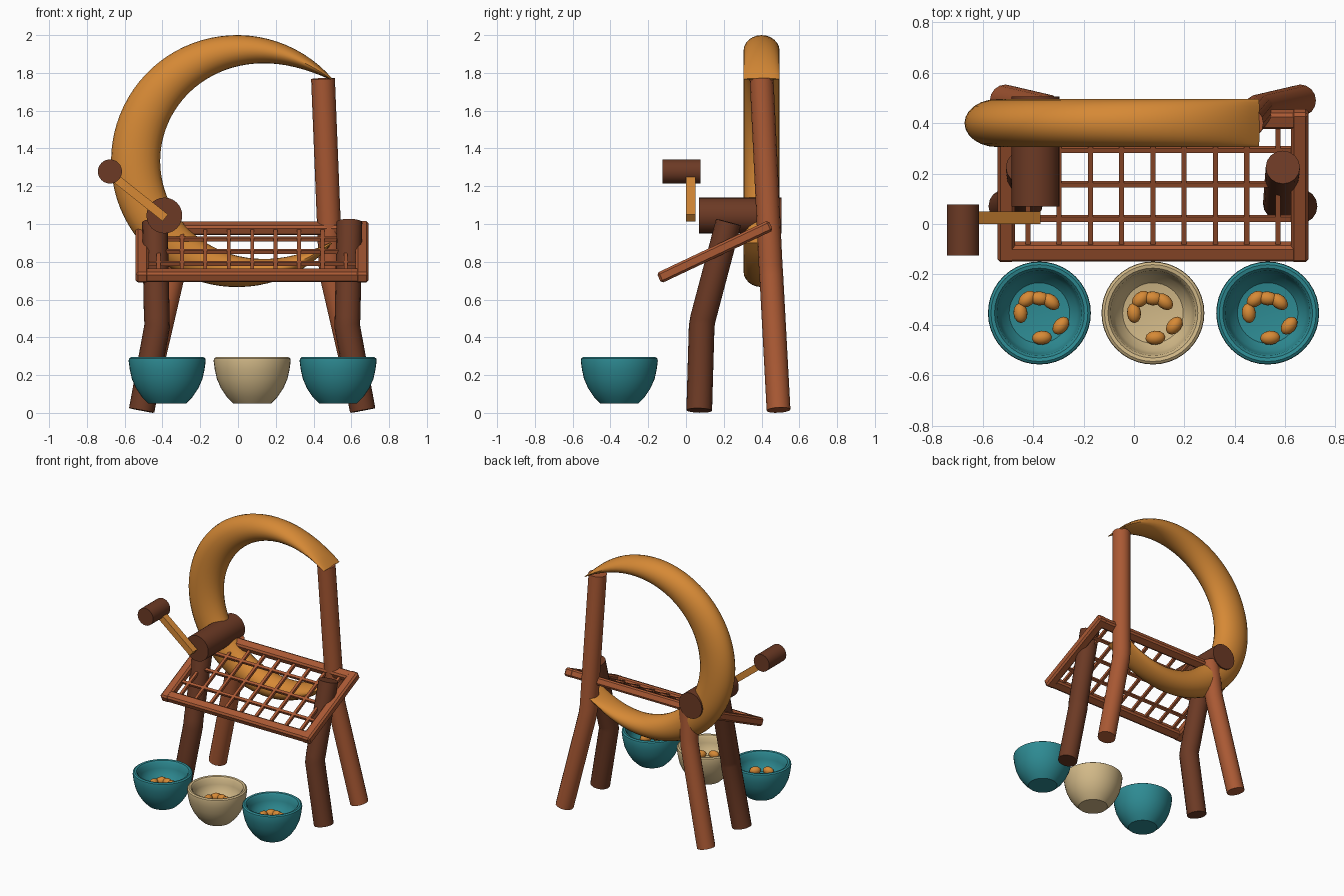
import bpy, bmesh, math
from mathutils import Vector, Matrix, Euler

if "Cube" in bpy.data.objects:
    bpy.data.objects.remove(bpy.data.objects["Cube"])


def material(name, rgb):
    m = bpy.data.materials.new(name)
    m.diffuse_color = (*rgb, 1)
    m.use_nodes = True
    m.node_tree.nodes["Principled BSDF"].inputs["Base Color"].default_value = m.diffuse_color
    return m


SIENNA = material("sienna wood", (0.40, 0.10, 0.034))
DARK = material("dark brown wood", (0.15, 0.042, 0.018))
ORANGE = material("amber orange", (0.67, 0.25, 0.036))
TEAL = material("teal", (0.027, 0.258, 0.292))
TAN = material("tan", (0.645, 0.485, 0.246))
MID = 0.075      # symmetry plane of the stand


def finish(name, bm, mat):
    bmesh.ops.recalc_face_normals(bm, faces=bm.faces)
    me = bpy.data.meshes.new(name)
    bm.to_mesh(me)
    bm.free()
    me.materials.append(mat)
    ob = bpy.data.objects.new(name, me)
    bpy.context.collection.objects.link(ob)
    return ob


def loft(name, rings, mat):
    """Skin a list of equal point rings and cap both ends."""
    bm = bmesh.new()
    vr = [[bm.verts.new(p) for p in r] for r in rings]
    n = len(vr[0])
    for a, b in zip(vr, vr[1:]):
        for i in range(n):
            j = (i + 1) % n
            bm.faces.new((a[i], a[j], b[j], b[i]))
    bm.faces.new(vr[0])
    bm.faces.new(vr[-1])
    return finish(name, bm, mat)


def tube(name, pts, r, mat, n=16):
    pts = [Vector(p) for p in pts]
    rings = []
    for i, p in enumerate(pts):
        t = (pts[min(i + 1, len(pts) - 1)] - pts[max(i - 1, 0)]).normalized()
        u = t.orthogonal() if abs(t.z) < 0.5 else t.cross(Vector((0, 1, 0)))
        u.normalize()
        v = t.cross(u)
        rings.append([p + r * (u * math.cos(k * math.tau / n) + v * math.sin(k * math.tau / n))
                      for k in range(n)])
    return loft(name, rings, mat)


def box(name, size, loc, rot, mat, bevel=0.0):
    bm = bmesh.new()
    bmesh.ops.create_cube(bm, size=1, matrix=Matrix.LocRotScale(
        Vector(loc), Euler(rot), Vector(size)))
    if bevel:
        bmesh.ops.bevel(bm, geom=bm.edges[:], offset=bevel, segments=1, affect='EDGES')
    return finish(name, bm, mat)


# Crescent: elliptical section, constant width, tapering radially to both tips
rings = []
TIP, R = 41, 0.667
for i in range(65):
    s = i / 64
    a = math.radians(TIP + (360 - 2 * TIP) * s)
    t = max(0.26 * max(math.sin(math.pi * s), 0) ** 0.7, 0.012)
    ring = []
    for k in range(24):
        b = k * math.tau / 24
        rad = R - t / 2 + t / 2 * math.cos(b)
        ring.append((-0.005 + rad * math.cos(a), 0.40 + 0.095 * math.sin(b),
                     1.333 + rad * math.sin(a)))
    rings.append(ring)
loft("crescent", rings, ORANGE)

# Legs: bent tubes, mirrored about the stand centre; right rear one rises as a post
for side, label in ((-1, "left"), (1, "right")):
    def X(d):
        return MID + side * d
    tube("front_leg_" + label, [(X(0.515), 0.225, 1.01), (X(0.505), 0.09, 0.50),
                                (X(0.503), 0.083, 0.46), (X(0.585), 0.07, 0.013)], 0.068, DARK)
    top = [(0.45, 0.40, 1.77)] if side > 0 else [(X(0.40), 0.435, 1.0)]
    tube("rear_leg_" + label, top + [(X(0.415), 0.448, 0.78), (X(0.422), 0.452, 0.72),
                                     (X(0.585), 0.49, 0.015)], 0.063, SIENNA)

# Sloping rack frame
A = math.radians(25.3)
CY, CZ, L = 0.153, 0.853, 0.655


def on_slope(d):
    return CY + d * math.cos(A), CZ + d * math.sin(A)


for side, label in ((-1, "left"), (1, "right")):
    box("rack_side_rail_" + label, (0.07, L, 0.06), (MID + side * 0.582, CY, CZ),
        (A, 0, 0), SIENNA, 0.012)
for d, label in ((-0.29, "front"), (0.29, "rear")):
    box("rack_rail_" + label, (1.225, 0.07, 0.058), (MID, *on_slope(d)), (A, 0, 0), SIENNA, 0.012)

# Rack grid
for i in range(9):
    box(f"rack_rod_{i + 1}", (0.02, L - 0.08, 0.02), (MID + (i - 4) * 0.124, CY, CZ),
        (A, 0, 0), SIENNA)
for i, y in enumerate((0.022, 0.158, 0.295)):
    box(f"rack_cross_rod_{i + 1}", (1.12, 0.02, 0.02), (MID, *on_slope((y - CY) / math.cos(A))),
        (A, 0, 0), SIENNA)

# Crank: hub, arm and grip
tube("crank_hub", [(-0.39, 0.07, 1.045), (-0.39, 0.505, 1.045)], 0.095, DARK, 24)
tube("crank_grip", [(-0.678, -0.125, 1.278), (-0.678, 0.077, 1.278)], 0.064, DARK, 24)
dx, dz = 0.27, -0.215
box("crank_arm", (math.hypot(dx, dz), 0.05, 0.046), (-0.52, 0.025, 1.14),
    (0, math.atan2(-dz, dx), 0), ORANGE)

# Bowls with rounded lip, each holding a few seeds
profile = [(0.10, 0.05), (0.135, 0.085), (0.165, 0.13), (0.187, 0.18), (0.198, 0.23),
           (0.204, 0.275), (0.202, 0.288), (0.192, 0.295), (0.178, 0.292), (0.168, 0.28),
           (0.162, 0.24), (0.15, 0.20), (0.12, 0.165), (0.06, 0.155)]
seeds = [(-0.075, 0.0, 95), (-0.048, 0.055, 40), (0.0, 0.058, -5),
         (0.045, 0.045, -40), (0.085, -0.05, 50), (0.01, -0.098, 5)]
for x, label, mat in ((-0.375, "left", TEAL), (0.075, "middle", TAN), (0.53, "right", TEAL)):
    cy = -0.353
    loft("bowl_" + label, [[(x + r * math.cos(k * math.tau / 40),
                             cy + r * math.sin(k * math.tau / 40), z) for k in range(40)]
                           for r, z in profile], mat)
    bm = bmesh.new()
    for sx, sy, ang in seeds:
        bmesh.ops.create_uvsphere(bm, u_segments=12, v_segments=8, radius=1,
                                  matrix=Matrix.LocRotScale(
                                      Vector((x + sx, cy + sy, 0.188)),
                                      Euler((0, 0, math.radians(ang))),
                                      Vector((0.04, 0.028, 0.028))))
    finish("seeds_" + label, bm, ORANGE)

# Smooth shading with crisp edges
for ob in bpy.context.collection.objects:
    ob.select_set(True)
    bpy.context.view_layer.objects.active = ob
bpy.ops.object.shade_smooth_by_angle(angle=math.radians(35))
